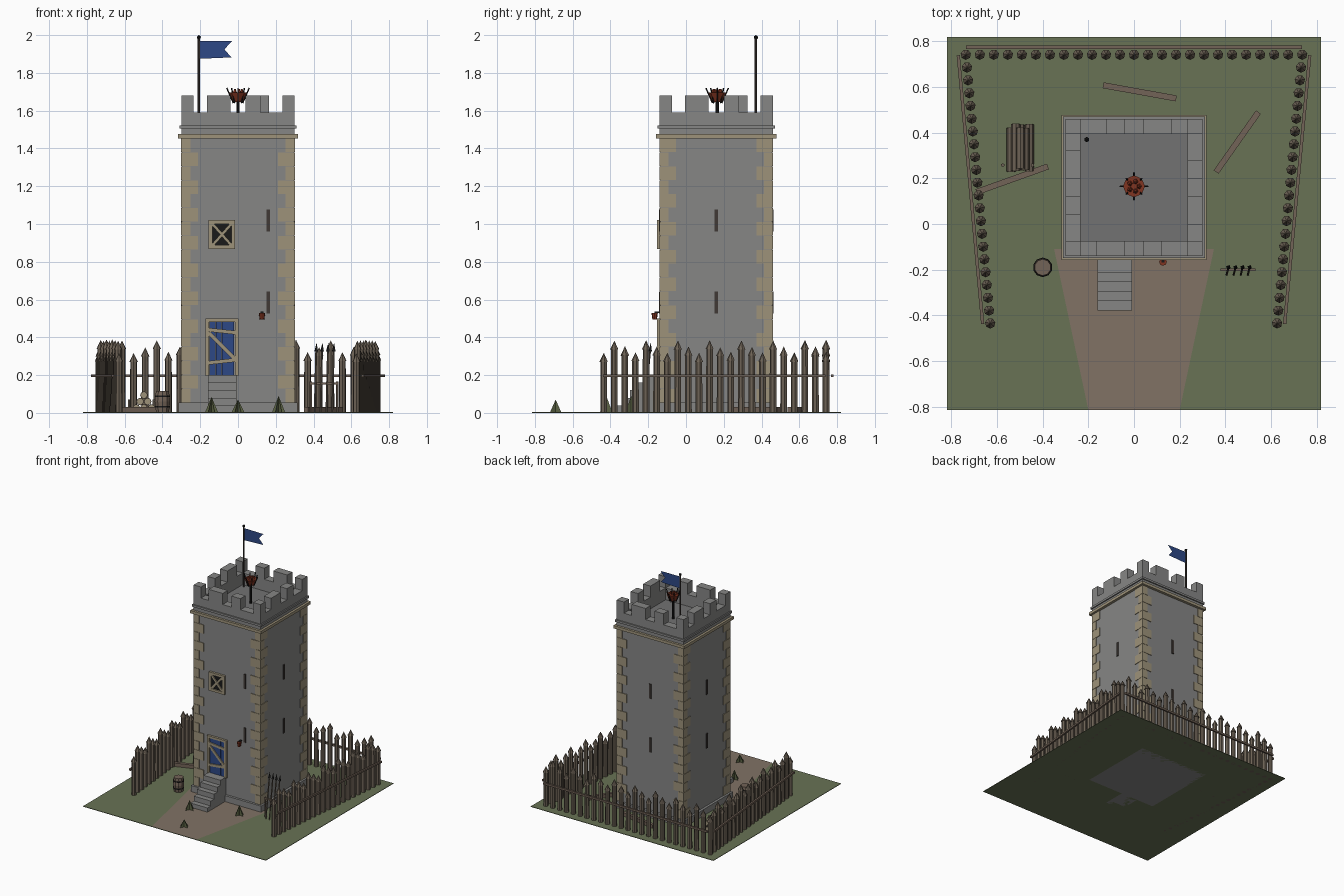
import bpy, bmesh, math, random
from mathutils import Matrix, Vector

if "Cube" in bpy.data.objects:
    bpy.data.objects.remove(bpy.data.objects["Cube"])

random.seed(4)
COL = {
    "stone": (.24, .24, .235), "roof": (.17, .17, .17), "tan": (.34, .29, .195),
    "wood": (.15, .12, .09), "plank": (.17, .125, .095), "dark": (.05, .04, .035),
    "black": (.01, .01, .01), "blue": (.027, .065, .24), "red": (.22, .035, .015),
    "grass": (.14, .17, .09), "tuft": (.11, .13, .06), "path": (.22, .17, .13),
}
MATS = {}
for key, c in COL.items():
    MATS[key] = bpy.data.materials.new(key)
    MATS[key].diffuse_color = (*c, 1)


class Part:
    """Collects primitives into one named, single-colour object."""
    def __init__(self, name, colour):
        self.name, self.colour, self.bm = name, colour, bmesh.new()

    def box(self, lo, hi, m=Matrix()):
        lo, hi = Vector(lo), Vector(hi)
        t = m @ Matrix.Translation((lo + hi) / 2) @ Matrix.Diagonal((*(hi - lo), 1))
        bmesh.ops.create_cube(self.bm, size=1, matrix=t)

    def rod(self, a, b, r1, r2=None, n=8):
        a, b = Vector(a), Vector(b)
        d = b - a
        t = Matrix.Translation((a + b) / 2) @ d.to_track_quat('Z', 'Y').to_matrix().to_4x4()
        bmesh.ops.create_cone(self.bm, cap_ends=True, segments=n, radius1=r1,
                              radius2=r1 if r2 is None else r2, depth=d.length, matrix=t)

    def beam(self, a, b, w, h):
        a, b = Vector(a), Vector(b)
        d = b - a
        t = (Matrix.Translation((a + b) / 2) @ d.to_track_quat('X', 'Z').to_matrix().to_4x4()
             @ Matrix.Diagonal((d.length, w, h, 1)))
        bmesh.ops.create_cube(self.bm, size=1, matrix=t)

    def face(self, pts):
        self.bm.faces.new([self.bm.verts.new(p) for p in pts])

    def done(self):
        me = bpy.data.meshes.new(self.name)
        self.bm.to_mesh(me)
        self.bm.free()
        me.materials.append(MATS[self.colour])
        bpy.context.collection.objects.link(bpy.data.objects.new(self.name, me))


CY, H = 0.16, 0.30            # tower centre y and half width
SIDES = [Matrix.Translation((0, CY, 0)) @ Matrix.Rotation(i * math.pi / 2, 4, 'Z') for i in range(4)]


def slab(part, half, z0, z1):
    part.box((-half, CY - half, z0), (half, CY + half, z1))


# Ground and path
p = Part("ground", "grass"); p.box((-.82, -.815, 0), (.82, .82, .004)); p.done()
p = Part("dirt_path", "path")
p.face([(-.2, -.815, .006), (.2, -.815, .006), (.35, -.11, .006), (-.35, -.11, .006)]); p.done()

# Tower body
p = Part("tower_walls", "stone"); slab(p, H - .004, 0, 1.46); p.done()
p = Part("plinth", "stone"); slab(p, .315, 0, .055); p.done()
p = Part("string_course", "tan"); slab(p, .318, 1.453, 1.476); p.done()
p = Part("roof_deck", "roof"); slab(p, H - .01, 1.476, 1.495); p.done()

# Corner stones: long and short courses, alternating between faces
p = Part("corner_stones", "tan")
n, z0 = 19, .055
dz = (1.453 - z0) / n
for i in range(n):
    for s, m in enumerate(SIDES):
        a, b = (.088, .048) if (i + s) % 2 else (.048, .088)
        p.box((-H - .001, -H - .001, z0 + i * dz + .001), (-H + a, -H + b, z0 + (i + 1) * dz - .001), m)
p.done()

# Parapet with merlons
p = Part("parapet", "stone")
band = Part("parapet_band", "stone")
for m in SIDES:
    p.box((-H, -H, 1.476), (H - .065, -H + .065, 1.59), m)
    band.box((-H - .01, -H - .01, 1.505), (H + .01, -H + .01, 1.522), m)
    p.box((-H, -H, 1.59), (-H + .065, -H + .065, 1.68), m)
    for a, b in ((-.165, -.04), (.04, .12)):
        p.box((a, -H, 1.59), (b, -H + .065, 1.68), m)
p.done(); band.done()

# Arrow slits: centred on three sides, offset at the front
p = Part("arrow_slits", "dark")
for i, m in enumerate(SIDES):
    x = .16 if i == 0 else 0
    for z in (.525, .96):
        p.box((x - .009, -H - .003, z), (x + .009, -H + .01, z + .118), m)
p.done()


def frame(part, x0, x1, z0, z1, t, sill=True):
    y0, y1 = CY - H - .014, CY - H + .01
    part.box((x0, y0, z0), (x0 + t, y1, z1))
    part.box((x1 - t, y0, z0), (x1, y1, z1))
    part.box((x0, y0, z1 - t), (x1, y1, z1))
    if sill:
        part.box((x0, y0, z0), (x1, y1, z0 + t))


# Window with crossed bars
p = Part("window_opening", "black"); p.box((-.145, -.144, .88), (-.025, -.13, 1.01)); p.done()
p = Part("window_frame", "tan")
frame(p, -.155, -.015, .868, 1.02, .02)
p.beam((-.137, -.148, .885), (-.033, -.148, 1.003), .008, .015)
p.beam((-.137, -.148, 1.003), (-.033, -.148, .885), .008, .015)
p.done()

# Door
p = Part("door_planks", "blue")
for i in range(4):
    x = -.15 + i * .0325
    p.box((x, -.146, .2), (x + .031, -.13, .485))
p.done()
p = Part("door_frame", "tan"); frame(p, -.172, .002, .195, .5, .018, False); p.done()
p = Part("door_braces", "tan")
for a, b in ((.44, .425), (.425, .285), (.265, .28)):
    p.beam((-.155, -.15, a), (-.015, -.15, b), .008, .02)
p.done()

# Steps
p = Part("steps", "stone")
for i in range(5):
    p.box((-.16, -.38 + i * .042, 0), (-.008, -.14, .04 * (i + 1)))
p.done()

# Wall lantern
p = Part("lantern", "red"); p.rod((.127, -.166, .495), (.127, -.166, .53), .012, .017); p.done()
p = Part("lantern_bracket", "black")
p.box((.12, -.168, .53), (.134, -.138, .536)); p.done()

# Flag and pole
p = Part("flag_pole", "dark"); p.rod((-.207, .37, 1.49), (-.207, .37, 1.985), .007); p.done()
p = Part("pole_finial", "black")
bmesh.ops.create_icosphere(p.bm, subdivisions=1, radius=.012, matrix=Matrix.Translation((-.207, .37, 1.988)))
p.done()
p = Part("flag", "blue")
outline = [(-.2, 1.875), (-.035, 1.882), (-.072, 1.925), (-.032, 1.968), (-.2, 1.97)]
for y, order in ((.368, outline), (.372, outline[::-1])):
    p.face([(x, y, z) for x, z in order])
p.done()

# Rooftop brazier
p = Part("brazier_stand", "black")
p.rod((0, .165, 1.49), (0, .165, 1.65), .009)
for i in range(8):
    c, s = math.cos(i * math.pi / 4), math.sin(i * math.pi / 4)
    r = .06 if i % 2 == 0 else .048
    p.rod((.025 * c, .165 + .025 * s, 1.64), (r * c, .165 + r * s, 1.72), .004, n=5)
p.done()
p = Part("brazier_bowl", "red"); p.rod((0, .165, 1.645), (0, .165, 1.695), .024, .048)
for i in range(5):
    a = i * 1.257
    p.rod((.022 * math.cos(a), .165 + .022 * math.sin(a), 1.69),
          (.02 * math.cos(a), .165 + .02 * math.sin(a), 1.715), .014, .004, 5)
p.done()

# Palisade: back row and two sides, three repeating stake heights
stakes, tips, rails = Part("palisade_stakes", "wood"), Part("palisade_tips", "wood"), Part("palisade_rails", "plank")
RUNS = [((-.737, .742), (.737, .742), 25, (0, .032)),
        ((-.737, .742), (-.63, -.435), 22, (-.033, -.003)),
        ((.737, .742), (.627, -.435), 22, (.033, -.003))]
for k, (a, b, n, off) in enumerate(RUNS):
    a, b, off = Vector(a), Vector(b), Vector(off)
    for i in range(1 if k else 0, n):
        q = a.lerp(b, i / (n - 1))
        h = (.385, .35, .32)[(n - 1 - i + 2) % 3] + random.uniform(-.004, .004)
        stakes.rod((*q, 0), (*q, h - .045), .019, .018, 7)
        tips.rod((*q, h - .047), (*q, h), .023, 0, 7)
    rails.beam((*(a + off), .197), (*(b + off), .197), .014, .015)
stakes.done(); tips.done(); rails.done()

# Barrel with hoops
BX, BY = -.4, -.19
p = Part("barrel", "plank")
for z0, z1, r0, r1 in ((.004, .06, .036, .043), (.06, .116, .043, .036)):
    p.rod((BX, BY, z0), (BX, BY, z1), r0, r1, 10)
p.done()
p = Part("barrel_hoops", "black")
for z in (.028, .085):
    p.rod((BX, BY, z), (BX, BY, z + .008), .0425, n=10)
p.done()

# Log pile with pale cut ends
p, e = Part("log_pile", "wood"), Part("log_ends", "tan")
for row in range(3):
    for i in range(3 - row):
        x, z = -.538 + .04 * i + .02 * row, .026 + .034 * row
        y0, y1 = .225 + random.uniform(0, .02), .44 - random.uniform(0, .025)
        p.rod((x, y0, z), (x, y1, z), .02)
        e.rod((x, y0 - .002, z), (x, y1 + .002, z), .016)
for x in (-.575, -.445):
    p.rod((x, .258, 0), (x, .258, .07), .008, n=6)
p.done(); e.done()

# Loose timbers on the ground
p = Part("loose_timbers", "plank")
for a, b in (((-.135, .608), (.185, .55)), ((.545, .49), (.36, .228)), ((-.377, .252), (-.69, .14))):
    p.beam((*a, .018), (*b, .018), .026, .028)
p.done()

# Spear rack
p = Part("spear_rack", "plank")
for x in (.385, .525):
    p.rod((x, -.2, 0), (x, -.2, .165), .007, n=6)
p.beam((.378, -.2, .155), (.532, -.2, .155), .012, .012)
p.done()
p, t = Part("spear_shafts", "wood"), Part("spear_heads", "black")
for i in range(4):
    x = .412 + i * .031
    p.rod((x - .006, -.222, 0), (x + .002, -.19, .33), .005, n=6)
    t.rod((x + .002, -.19, .325), (x + .004, -.186, .372), .011, 0, 4)
p.done(); t.done()

# Grass tufts: crossed upright blades
p = Part("grass_tufts", "tuft")
for x, y, h in ((-.14, -.42, .085), (0, -.69, .07), (.215, -.29, .09)):
    for i in range(3):
        c, s = .034 * math.cos(i * math.pi / 3), .034 * math.sin(i * math.pi / 3)
        p.face([(x - c, y - s, .004), (x + c, y + s, .004), (x, y, h)])
p.done()

for m in bpy.data.materials:
    if m.users and not m.is_grease_pencil:
        m.use_nodes = True
        m.node_tree.nodes["Principled BSDF"].inputs["Base Color"].default_value = m.diffuse_color
